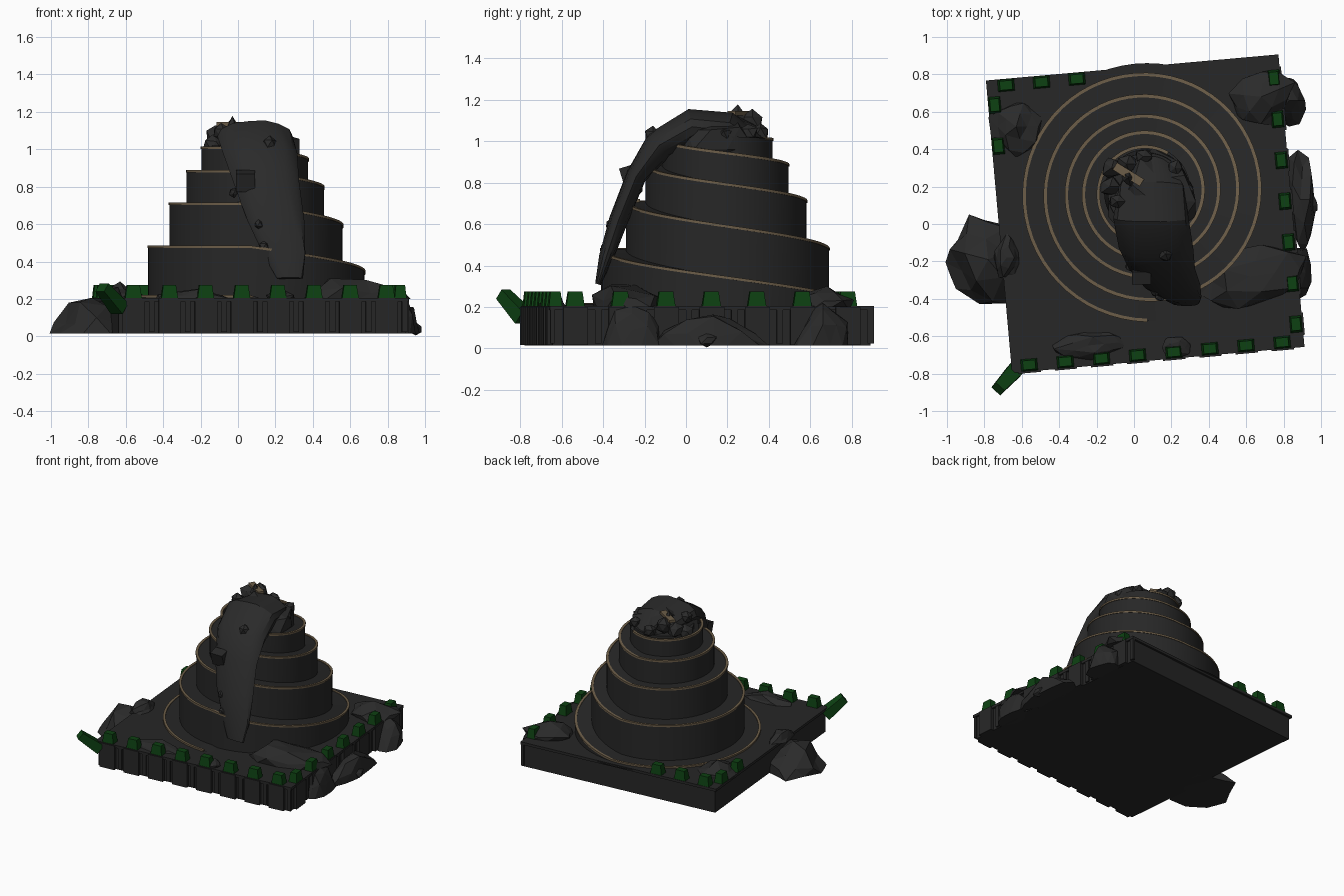
import bpy, bmesh, math, random
from mathutils import Vector, Matrix

if "Cube" in bpy.data.objects:
    bpy.data.objects.remove(bpy.data.objects["Cube"])


def material(name, rgb):
    m = bpy.data.materials.new(name)
    m.use_nodes = True
    m.diffuse_color = (*rgb, 1)
    m.node_tree.nodes["Principled BSDF"].inputs["Base Color"].default_value = (*rgb, 1)
    return m


STONE = material("dark stone", (0.02, 0.02, 0.02))
RUBBLE = material("rubble", (0.023, 0.023, 0.023))
GREEN = material("dark green", (0.004, 0.052, 0.006))
TAN = material("tan trim", (0.15, 0.11, 0.065))


def finish(name, bm, mat, smooth=False):
    bmesh.ops.recalc_face_normals(bm, faces=bm.faces)
    me = bpy.data.meshes.new(name)
    bm.to_mesh(me)
    bm.free()
    ob = bpy.data.objects.new(name, me)
    bpy.context.collection.objects.link(ob)
    me.materials.append(mat)
    if smooth:
        bpy.ops.object.select_all(action="DESELECT")
        ob.select_set(True)
        bpy.context.view_layer.objects.active = ob
        bpy.ops.object.shade_smooth_by_angle(angle=math.radians(30))
    return ob


def block(name, loc, size, mat, turn=None, taper=1.0):
    bm = bmesh.new()
    bmesh.ops.create_cube(bm, size=1)
    for v in bm.verts:
        if v.co.z > 0:
            v.co.xy *= taper
    bmesh.ops.scale(bm, vec=size, verts=bm.verts)
    bm.transform(Matrix.Translation(loc) @ (turn or Matrix.Identity(4)))
    return finish(name, bm, mat)


def lump(name, loc, scale, seed, turn=0, detail=2, peak=1.5, ground=True):
    """Jagged heap; heaps on the ground are flat-bottomed and pointed."""
    rnd = random.Random(seed)
    bm = bmesh.new()
    bmesh.ops.create_icosphere(bm, subdivisions=detail, radius=1)
    for v in bm.verts:
        v.co *= rnd.uniform(0.78, 1.12)
        if ground:
            v.co.z = max(v.co.z, 0) ** peak
    bmesh.ops.scale(bm, vec=scale, verts=bm.verts)
    bm.transform(Matrix.Translation(loc) @ Matrix.Rotation(turn, 4, "Z"))
    return finish(name, bm, RUBBLE)


def sweep(name, sections, mat, closed=False, smooth=False):
    """Join equal-length rows of points into a skin."""
    bm = bmesh.new()
    rows = [[bm.verts.new(p) for p in s] for s in sections]
    n = len(rows[0])
    for a, b in zip(rows, rows[1:]):
        for i in range(n if closed else n - 1):
            j = (i + 1) % n
            bm.faces.new((a[i], a[j], b[j], b[i]))
    if closed:
        bm.faces.new(rows[0])
        bm.faces.new(rows[-1])
    return finish(name, bm, mat, smooth)


# Square platform, slightly turned
TURN = Matrix.Rotation(math.radians(5.1), 4, "Z")
CENTRE = Vector((0.06, 0.055, 0))


def place(u, v, z):
    return CENTRE + TURN @ Vector((u, v, z))


block("platform", place(0, 0, 0.1), (1.54, 1.54, 0.17), STONE, TURN)
block("platform_deck", place(0, 0, 0.195), (1.57, 1.57, 0.02), STONE, TURN)

# Merlons on the parapet and the buttresses below them
front = [-0.69 + 0.194 * i for i in range(8)]
right = [-0.66 + 0.22 * i for i in range(7)]
spots = [(u, -0.75, 0) for u in front] + [(0.75, v, 1) for v in right]
spots += [(-0.75, v, 1) for v in (0.43, 0.65)]
spots += [(u, 0.75, 0) for u in (-0.68, -0.49, -0.30)]
for u, v, side in spots:
    spin = TURN @ Matrix.Rotation(side * math.pi / 2, 4, "Z")
    block("merlon", place(u, v, 0.238), (0.09, 0.065, 0.075), GREEN, spin, 0.75)
for u in front:
    block("front_buttress", place(u, -0.775, 0.108), (0.12, 0.035, 0.185), STONE, TURN)
    block("front_rib", place(u + 0.097, -0.772, 0.108), (0.03, 0.02, 0.17), STONE, TURN)
for v in right:
    block("right_buttress", place(0.775, v, 0.108), (0.035, 0.12, 0.185), STONE, TURN)
    block("right_rib", place(0.772, v + 0.11, 0.108), (0.02, 0.03, 0.17), STONE, TURN)

# Fallen merlon leaning off the front corner
lean = Vector((-0.1, -0.11, 0.12)).to_track_quat("Z", "Y").to_matrix().to_4x4()
block("fallen_merlon", (-0.68, -0.83, 0.205), (0.085, 0.075, 0.18), GREEN, lean, 0.75)

# Spiral tower: the ramp rises over one half of each turn and is level on the other
RADII = [0.69, 0.58, 0.46, 0.365, 0.285, 0.21, 0.21]
LEVELS = [0.215, 0.48, 0.71, 0.885, 1.01, 1.04, 1.04]
AXIS = Vector((0.07, 0.17, 0))


def mix(values, k, f):
    return values[k] * (1 - f) + values[k + 1] * f


def radius(t):
    t = max(t, 0)
    return mix(RADII, int(t), t % 1)


def height(t):
    if t < 0:
        return 0.2
    return mix(LEVELS, int(t), max(0, (t % 1) * 2 - 1))


def spiral(t, r, z):
    a = -math.pi / 2 - 2 * math.pi * t
    return AXIS + Vector((r * math.cos(a), r * math.sin(a), z))


STEPS = 64
tower, trim = [], []
for i in range(-STEPS, 4 * STEPS + 1):
    t = i / STEPS
    inner = radius(t + 1)
    tower.append([spiral(t, radius(t), height(t)), spiral(t, inner, height(t)),
                  spiral(t, inner, height(t + 1))])
for i in range(int(4.6 * STEPS)):
    t = i / STEPS
    r, z = radius(t), height(t)
    trim.append([spiral(t, r + dr, z + dz) for dr, dz in
                 ((0.004, -0.008), (0.004, 0.005), (-0.014, 0.005), (-0.014, -0.008))])
sweep("spiral_tower", tower, STONE, smooth=True)
sweep("ramp_trim", trim, TAN, closed=True, smooth=True)
bm = bmesh.new()
bmesh.ops.create_cone(bm, cap_ends=True, segments=48, radius1=0.23, radius2=0.21, depth=0.5,
                      matrix=Matrix.Translation(AXIS + Vector((0, 0, 0.77))))
finish("tower_core", bm, STONE, True)

# Collapsed tongue of rubble draped from the summit down the front
stations = [(0.28, -0.425, 0.31, 0.07, 0.015), (0.25, -0.385, 0.44, 0.115, 0.035),
            (0.20, -0.325, 0.62, 0.155, 0.045), (0.15, -0.24, 0.83, 0.175, 0.05),
            (0.12, -0.13, 0.98, 0.20, 0.08), (0.10, 0.03, 1.07, 0.20, 0.09),
            (0.09, 0.20, 1.05, 0.18, 0.09), (0.09, 0.34, 0.98, 0.10, 0.05)]
rnd = random.Random(4)
rings = []
for i, (x, y, z, w, d) in enumerate(stations):
    a, b = stations[max(i - 1, 0)], stations[min(i + 1, len(stations) - 1)]
    along = Vector((0, b[1] - a[1], b[2] - a[2])).normalized()
    out = Vector((0, -along.z, along.y))
    ring = []
    for k in range(14):
        q = 2 * math.pi * k / 14
        j = rnd.uniform(0.93, 1.06)
        ring.append(Vector((x, y, z)) + Vector((w * j * math.cos(q), 0, 0))
                    + out * (d * j * math.sin(q)))
    rings.append(ring)
sweep("rubble_tongue", rings, RUBBLE, closed=True, smooth=True)
lump("summit_dome", (0.10, 0.12, 0.96), (0.23, 0.26, 0.19), 3, ground=False)
block("fallen_slab", (0.04, -0.275, 0.83), (0.10, 0.07, 0.10), STONE,
      Matrix.Rotation(0.3, 4, "X"))

# Loose stones on the tongue and summit
stones = [(0.17, -0.16, 1.03, 0.04), (0.14, -0.38, 0.48, 0.035), (-0.02, -0.23, 0.77, 0.028),
          (0.11, -0.36, 0.60, 0.028), (-0.13, 0.20, 1.02, 0.06), (-0.12, 0.30, 1.07, 0.06),
          (-0.04, 0.32, 1.09, 0.06), (0.05, 0.36, 1.04, 0.05), (0.22, 0.30, 1.04, 0.05),
          (-0.05, 0.04, 1.09, 0.04), (-0.09, 0.12, 1.09, 0.045), (0.28, 0.18, 1.03, 0.045)]
for i, (x, y, z, s) in enumerate(stones):
    lump("loose_stone", (x, y, z), (s, s, s), 20 + i, detail=1, ground=False)
lump("summit_spike", (-0.03, 0.25, 1.10), (0.04, 0.05, 0.085), 8, detail=1)

# Broken pieces of trim
block("summit_trim_piece", (-0.03, 0.265, 1.135), (0.17, 0.045, 0.02), TAN,
      Matrix.Rotation(-0.55, 4, "Z"))
block("tongue_trim_piece", (0.05, -0.25, 0.71), (0.10, 0.03, 0.02), TAN,
      Matrix.Rotation(0.3, 4, "Z"))

# Rubble heaps on the deck
lump("deck_heap_right", (0.62, -0.28, 0.2), (0.30, 0.18, 0.13), 31, 0.15)
lump("deck_heap_back_right", (0.68, 0.68, 0.2), (0.20, 0.15, 0.09), 32, 0.4)
lump("deck_heap_back_left", (-0.63, 0.52, 0.2), (0.14, 0.15, 0.08), 33)
lump("deck_heap_front", (-0.25, -0.65, 0.2), (0.20, 0.08, 0.06), 34, 0.1)
lump("deck_heap_front_small", (0.23, -0.66, 0.2), (0.09, 0.06, 0.05), 35)
lump("deck_heap_left", (-0.68, -0.18, 0.2), (0.07, 0.12, 0.07), 36)

# Rubble heaps spilled against the outer walls
lump("left_spill", (-0.78, -0.19, 0.015), (0.225, 0.24, 0.19), 41, 0.4)
lump("right_spill", (0.89, 0.13, 0.015), (0.09, 0.26, 0.16), 42, 0.05)
lump("right_spill_front", (0.88, -0.26, 0.015), (0.07, 0.15, 0.18), 43, peak=1)
lump("right_spill_back", (0.83, 0.66, 0.015), (0.085, 0.14, 0.2), 44, peak=1)
lump("ground_stone", (0.95, 0.1, 0.038), (0.045, 0.055, 0.038), 45, detail=1, ground=False)
